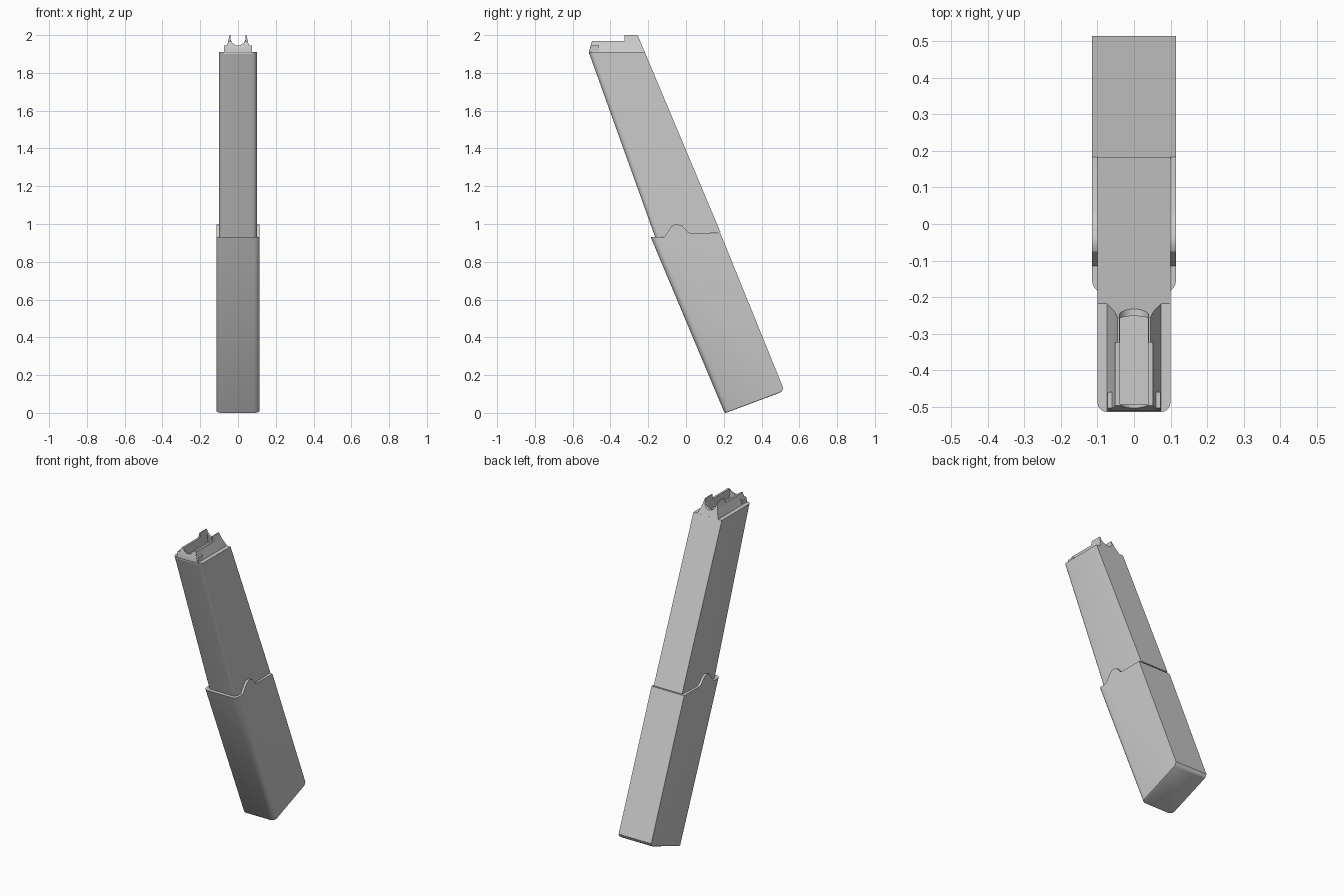
import bpy, bmesh, math
from mathutils import Vector

if "Cube" in bpy.data.objects:
    bpy.data.objects.remove(bpy.data.objects["Cube"])


def prism(name, profile, a, b, axis='X', round_edge=None, radius=0.03, segs=5):
    """Extrude a 2D profile: (y,z) along X, or (x,z) along Y, from a to b."""
    place = (lambda p, t: (t, p[0], p[1])) if axis == 'X' else (lambda p, t: (p[0], t, p[1]))
    bm = bmesh.new()
    near = [bm.verts.new(place(p, a)) for p in profile]
    far = [bm.verts.new(place(p, b)) for p in profile]
    n = len(profile)
    bm.faces.new(near)
    bm.faces.new(far[::-1])
    for i in range(n):
        j = (i + 1) % n
        bm.faces.new((near[i], far[i], far[j], near[j]))
    bmesh.ops.recalc_face_normals(bm, faces=bm.faces)
    if round_edge:
        i, j = round_edge
        edges = [bm.edges.get((s[i], s[j])) for s in (near, far)]
        bmesh.ops.bevel(bm, geom=edges, offset=radius, segments=segs,
                        profile=0.5, affect='EDGES')
    mesh = bpy.data.meshes.new(name)
    bm.to_mesh(mesh)
    bm.free()
    ob = bpy.data.objects.new(name, mesh)
    bpy.context.collection.objects.link(ob)
    return ob


def activate(ob):
    bpy.ops.object.select_all(action='DESELECT')
    ob.select_set(True)
    bpy.context.view_layer.objects.active = ob


def smooth(ob):
    activate(ob)
    bpy.ops.object.shade_smooth_by_angle(angle=math.radians(30))


def boolean(ob, cutter, operation):
    activate(ob)
    m = ob.modifiers.new("cut", 'BOOLEAN')
    m.object, m.operation, m.solver = cutter, operation, 'EXACT'
    bpy.ops.object.modifier_apply(modifier=m.name)
    bpy.data.objects.remove(cutter)


# Slim upper case, slanted, with rounded front edges
upper = prism("upper_case", [(-0.515, 1.91), (-0.163, 0.93), (0.183, 0.955), (-0.218, 1.91)],
              -0.10, 0.10, round_edge=(0, 1), radius=0.025)
smooth(upper)

# Wider lower sleeve with a raised bump along its top edge
sleeve_profile = [(-0.187, 0.937), (0.205, 0.004), (0.495, 0.112), (0.508, 0.12), (0.515, 0.138),
                  (0.183, 0.955), (0.03, 0.955), (0.012, 0.962), (-0.02, 0.997), (-0.04, 1.003),
                  (-0.058, 1.003), (-0.075, 0.995), (-0.115, 0.937)]
sleeve = prism("lower_sleeve", sleeve_profile, -0.115, 0.115, round_edge=(0, 1), radius=0.03)

# Soft edges around the bottom of the sleeve
bm = bmesh.new()
bm.from_mesh(sleeve.data)
base = [f for f in bm.faces if f.normal.dot(Vector((0, 0.35, -0.94))) > 0.95]
rim = {e for f in base for e in f.edges if sum(g in base for g in e.link_faces) == 1}
bmesh.ops.bevel(bm, geom=list(rim), offset=0.006, segments=2, profile=0.5, affect='EDGES')
bm.to_mesh(sleeve.data)
bm.free()
sleeve.location.z = -min(v.co.z for v in sleeve.data.vertices)
smooth(sleeve)

# Feed lips: side silhouette limited by the front cross-section with its round channel
lips = prism("feed_lips", [(-0.513, 1.90), (-0.513, 1.915), (-0.497, 1.97), (-0.325, 1.97),
                           (-0.325, 2.0), (-0.256, 2.0), (-0.214, 1.90)], -0.09, 0.09)
arc = [(0.04 * math.cos(t), 1.985 - 0.04 * math.sin(t))
       for t in (math.pi * k / 12 for k in range(13))]
section = ([(-0.078, 1.89), (0.078, 1.89), (0.074, 1.91), (0.055, 1.955), (0.043, 2.01), (0.04, 2.01)]
           + arc + [(-0.04, 2.01), (-0.043, 2.01), (-0.055, 1.955), (-0.074, 1.91)])
boolean(lips, prism("section_cutter", section, -0.7, 0.0, 'Y'), 'INTERSECT')

# Open pocket between the lips
pocket = [(-0.495, 2.05), (-0.495, 1.912), (-0.245, 1.912), (-0.275, 2.05)]
boolean(lips, prism("pocket_cutter", pocket, -0.039, 0.039), 'DIFFERENCE')
smooth(lips)

# Small front tabs either side of the lips
for side, label in ((-1, "left"), (1, "right")):
    tab = prism("front_tab_" + label, [(-0.512, 1.905), (-0.504, 1.944), (-0.46, 1.944), (-0.46, 1.905)],
                min(side * 0.045, side * 0.073), max(side * 0.045, side * 0.073))
